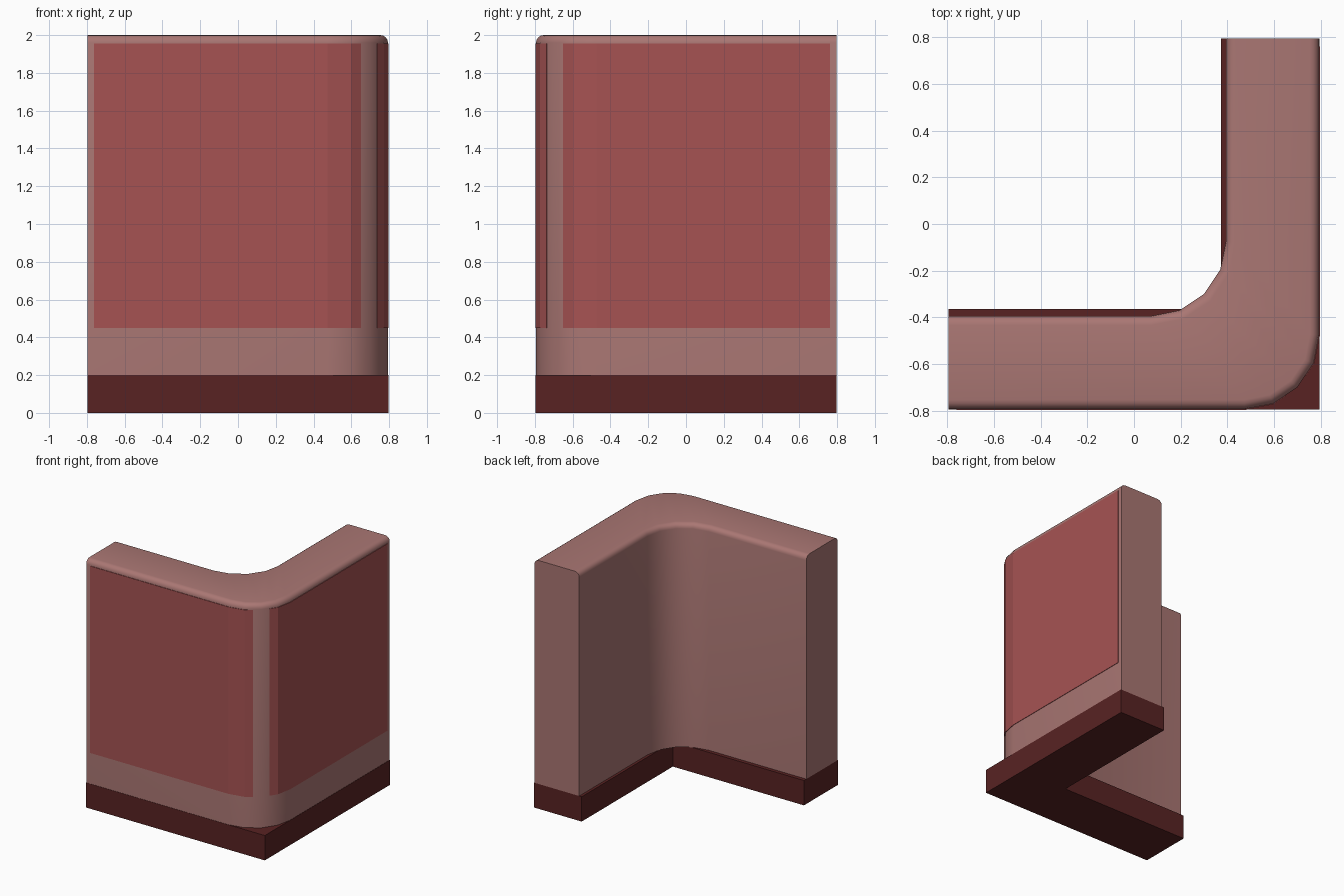
import bpy, bmesh, math

if "Cube" in bpy.data.objects:
    bpy.data.objects.remove(bpy.data.objects["Cube"])

E = 0.796            # outer extent of the base and straight wall ends
F = 0.794            # outer face of the wall
T = 0.40             # wall thickness
R = 0.32             # corner radius, outside and inside
Z0, Z1 = 0.2, 2.0    # wall bottom and top
B = 0.04             # rounding of the top edges


def material(name, rgb):
    m = bpy.data.materials.new(name)
    m.diffuse_color = (*rgb, 1.0)
    m.use_nodes = True
    m.node_tree.nodes["Principled BSDF"].inputs["Base Color"].default_value = m.diffuse_color
    return m


pink = material("dusty pink", (0.40, 0.183, 0.172))
red = material("brick red", (0.38, 0.086, 0.086))
dark = material("dark maroon", (0.098, 0.0165, 0.0165))


def make(name, mat, bm):
    bmesh.ops.recalc_face_normals(bm, faces=bm.faces)
    me = bpy.data.meshes.new(name)
    bm.to_mesh(me)
    bm.free()
    me.materials.append(mat)
    ob = bpy.data.objects.new(name, me)
    bpy.context.collection.objects.link(ob)
    return ob


def sweep(name, mat, rings):
    """Join matching cross-sections into a closed, capped solid."""
    bm = bmesh.new()
    rows = [[bm.verts.new(p) for p in ring] for ring in rings]
    n = len(rows[0])
    for a, b in zip(rows, rows[1:]):
        for j in range(n):
            k = (j + 1) % n
            bm.faces.new((a[j], a[k], b[k], b[j]))
    bm.faces.new(rows[0])
    bm.faces.new(rows[-1])
    return make(name, mat, bm)


def corner_path(face, radius):
    """L path round the front right corner: end, five arc points, end."""
    def build(out):
        c, r = face - radius, radius + out
        pts = [(-E, -face - out)]
        for i in range(5):
            a = math.radians(-90 + 22.5 * i)
            pts.append((c + r * math.cos(a), -c + r * math.sin(a)))
        return pts + [(face + out, E)]
    return build


outer = corner_path(F, R)
inner = corner_path(F - T, R)

# Base: sharp L-shaped plinth
X, Y = 0.372, -0.364
bm = bmesh.new()
outline = [(-E, -E), (E, -E), (E, E), (X, E), (X, Y), (-E, Y)]
face = bm.faces.new([bm.verts.new((x, y, 0)) for x, y in outline])
ext = bmesh.ops.extrude_face_region(bm, geom=[face])
top = [g for g in ext["geom"] if isinstance(g, bmesh.types.BMVert)]
bmesh.ops.translate(bm, vec=(0, 0, Z0), verts=top)
make("base", dark, bm)

# Wall: curved corner, rounded long top edges, flat ends
steps = [(B * (1 - math.cos(t)), Z1 - B + B * math.sin(t))
         for t in (math.radians(22.5 * i) for i in range(5))]
profile = [(outer, 0, Z0)] + [(outer, -d, z) for d, z in steps]
profile += [(inner, d, z) for d, z in reversed(steps)] + [(inner, 0, Z0)]
columns = [[(*p, z) for p in path(d)] for path, d, z in profile]
wall = sweep("wall", pink, list(zip(*columns)))
bpy.context.view_layer.objects.active = wall
wall.select_set(True)
bpy.ops.object.shade_smooth_by_angle(angle=math.radians(35))
wall.select_set(False)


# Panels: thin facetted plates wrapping partway round the corner
def panel_path(out):
    p = outer(out)
    mid = ((p[2][0] + p[3][0]) / 2, (p[2][1] + p[3][1]) / 2)
    return [(-0.762, p[0][1]), p[1], p[2], mid]


def panel(name, flip):
    rings = []
    for a, b in zip(panel_path(0.004), panel_path(-0.002)):
        if flip:   # mirror across the corner diagonal
            a, b = (-a[1], -a[0]), (-b[1], -b[0])
        rings.append([(*a, 0.45), (*a, 1.955), (*b, 1.955), (*b, 0.45)])
    sweep(name, red, rings)


panel("front_panel", False)
panel("right_panel", True)
